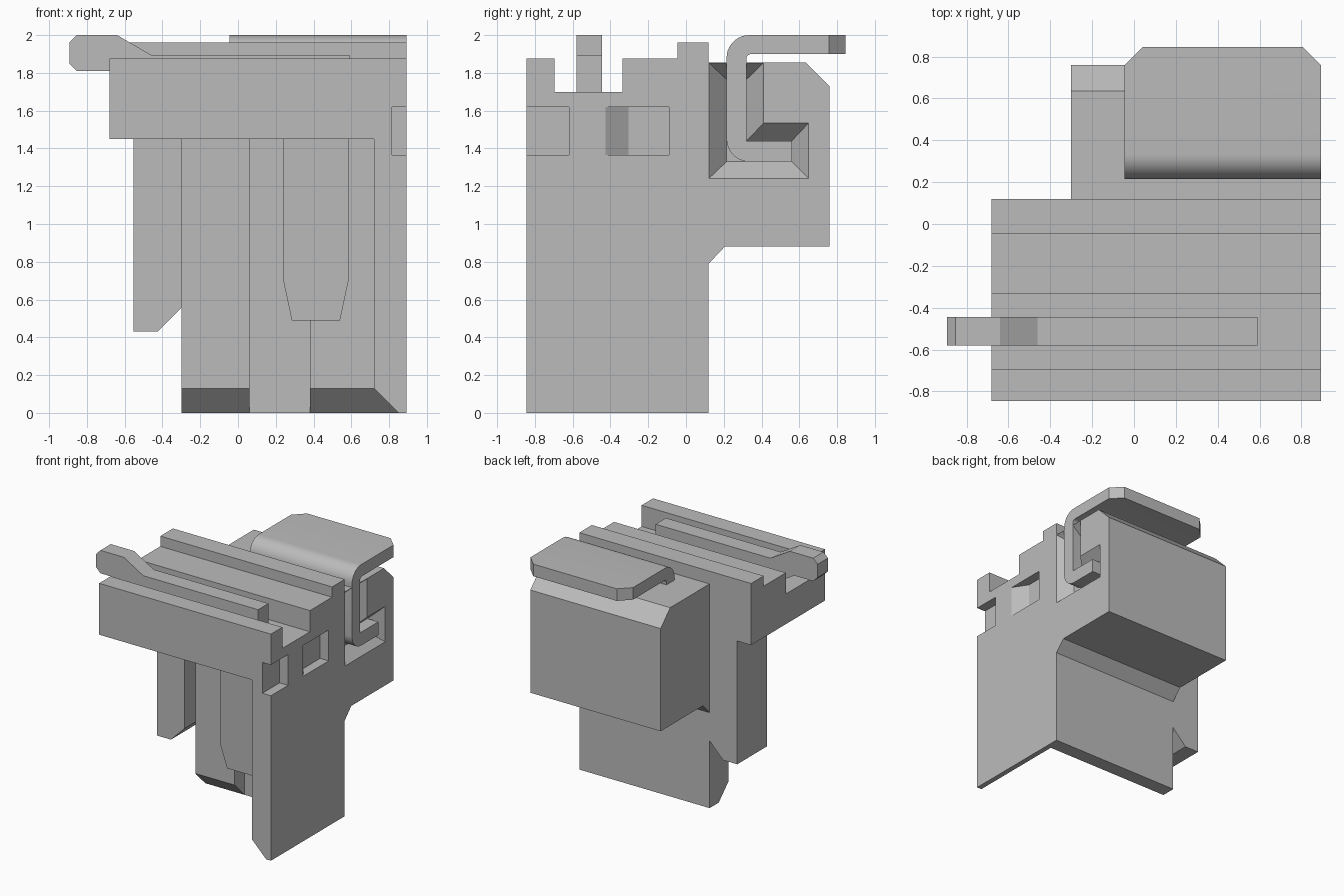
import bpy
import bmesh
from math import sin, cos, radians

old = bpy.data.objects.get("Cube")
if old:
    bpy.data.objects.remove(old, do_unlink=True)

grey = bpy.data.materials.new("plain grey")
grey.use_nodes = True
grey.diffuse_color = (0.5, 0.5, 0.5, 1)
grey.node_tree.nodes["Principled BSDF"].inputs["Base Color"].default_value = (0.5, 0.5, 0.5, 1)

RIGHT = 0.893   # outer face of the closed side
LEFT = -0.3     # inner step of the open side
FRONT = -0.845
BACK = 0.12     # rear of the main wall


def loft(name, start, end):
    """Solid between two matching outlines of 3D points."""
    bm = bmesh.new()
    a = [bm.verts.new(p) for p in start]
    b = [bm.verts.new(p) for p in end]
    n = len(a)
    bm.faces.new(a)
    bm.faces.new(b[::-1])
    for i in range(n):
        j = (i + 1) % n
        bm.faces.new((a[j], a[i], b[i], b[j]))
    bmesh.ops.recalc_face_normals(bm, faces=bm.faces)
    mesh = bpy.data.meshes.new(name)
    bm.to_mesh(mesh)
    bm.free()
    mesh.materials.append(grey)
    obj = bpy.data.objects.new(name, mesh)
    bpy.context.scene.collection.objects.link(obj)
    return obj


def along_x(name, yz, x0, x1):
    return loft(name, [(x0, y, z) for y, z in yz], [(x1, y, z) for y, z in yz])


def along_y(name, xz, y0, y1):
    return loft(name, [(x, y0, z) for x, z in xz], [(x, y1, z) for x, z in xz])


def rect(a0, a1, b0, b1):
    return [(a0, b0), (a1, b0), (a1, b1), (a0, b1)]


def combine(target, other, operation):
    mod = target.modifiers.new(operation, "BOOLEAN")
    mod.operation = operation
    mod.solver = "EXACT"
    mod.object = other
    bpy.context.view_layer.objects.active = target
    bpy.ops.object.modifier_apply(modifier=mod.name)
    bpy.data.objects.remove(other, do_unlink=True)


def arc(cy, cz, r, a0, a1, steps=10):
    angles = [radians(a0 + (a1 - a0) * i / steps) for i in range(steps + 1)]
    return [(cy + r * cos(a), cz + r * sin(a)) for a in angles]


# Housing: side profile with stepped rails on top and the rear block
rails = [(BACK, 1.96), (-0.045, 1.96), (-0.045, 1.875), (-0.335, 1.875),
         (-0.335, 1.70), (-0.695, 1.70), (-0.695, 1.875), (FRONT, 1.875)]
rear_block = [(BACK, 0.79), (0.205, 0.88), (0.76, 0.88), (0.76, 1.73),
              (0.635, 1.855), (BACK, 1.855)]
housing = along_x("housing", [(FRONT, 0), (BACK, 0)] + rear_block + rails, LEFT, RIGHT)

# Front cavity with a flared mouth at the bottom, and the central groove
cavity = along_y("cavity", rect(-0.5, 0.72, 0.1, 1.45), -1, -0.13)
combine(housing, cavity, "DIFFERENCE")
mouth = loft("mouth",
             [(x, y, 0.13) for x, y in rect(-0.5, 0.72, -1, -0.13)],
             [(x, y, -0.13) for x, y in rect(-0.5, 0.98, -1, 0.13)])
combine(housing, mouth, "DIFFERENCE")
groove = along_y("groove", rect(0.06, 0.38, -0.1, 1.45), -0.3, 0)
combine(housing, groove, "DIFFERENCE")

# Overhanging end of the head, and the short leg under it
head = along_x("head", [(FRONT, 1.45), (BACK, 1.45)] + rails, -0.68, LEFT)
combine(housing, head, "UNION")
leg = along_y("leg", [(-0.553, 0.43), (-0.425, 0.43), (LEFT, 0.555),
                      (LEFT, 1.45), (-0.553, 1.45)], -0.27, BACK)
combine(housing, leg, "UNION")

# Two latch recesses in the closed side, the second with a ramp
corner_recess = along_y("corner_recess", rect(0.815, 1, 1.365, 1.62), -1, -0.62)
combine(housing, corner_recess, "DIFFERENCE")
ramp = [(0.815, -0.305), (0.815, -0.09), (1, -0.09), (1, -0.425), (RIGHT, -0.425)]
ramp_recess = loft("ramp_recess", [(x, y, 1.365) for x, y in ramp],
                   [(x, y, 1.62) for x, y in ramp])
combine(housing, ramp_recess, "DIFFERENCE")


# Tapered L-shaped pocket around the rear terminal
def ell(x, y0, y1, y2, z0, z1, z2):
    return [(x, y, z) for y, z in ((y0, z0), (y2, z0), (y2, z1), (y1, z1), (y1, z2), (y0, z2))]


pocket = loft("pocket", ell(RIGHT + 0.001, BACK, 0.412, 0.65, 1.24, 1.535, 1.854),
              ell(RIGHT - 0.1, 0.215, 0.32, 0.56, 1.33, 1.44, 1.765))
combine(housing, pocket, "DIFFERENCE")

# Rear terminal: bent strip with foot, upright and top plate
strip = ([(0.56, 1.44), (0.56, 1.33)]
         + arc(0.335, 1.45, 0.12, 270, 180)
         + arc(0.335, 1.88, 0.12, 180, 90)
         + [(0.845, 2.0), (0.845, 1.9)]
         + arc(0.345, 1.875, 0.025, 90, 180, 4)
         + [(0.32, 1.44)])
terminal = along_x("rear_terminal", strip, -0.045, RIGHT)
bm = bmesh.new()
bm.from_mesh(terminal.data)
corners = [e for e in bm.edges if all(v.co.y > 0.84 for v in e.verts)
           and abs(e.verts[0].co.x - e.verts[1].co.x) < 0.001]
bmesh.ops.bevel(bm, geom=corners, offset=0.087, offset_type="OFFSET", segments=1,
                affect="EDGES")
bm.to_mesh(terminal.data)
bm.free()

# Top contact beam lying in the slot, its raised tip past the head
beam = along_y("contact_beam", [
    (-0.893, 1.85), (-0.853, 1.81), (-0.68, 1.81), (-0.5, 1.70), (0.59, 1.70),
    (0.59, 1.895), (-0.46, 1.895), (-0.64, 2.0), (-0.853, 2.0), (-0.893, 1.96)],
    -0.58, -0.445)

# Tapered contact blade hanging in the cavity, leaning back at its end
blade = along_y("contact_blade", [
    (0.285, 0.49), (0.54, 0.49), (0.585, 0.7), (0.585, 1.45), (0.24, 1.45), (0.24, 0.7)],
    -0.58, -0.445)
for v in blade.data.vertices:
    if v.co.z < 0.6:
        v.co.y += 0.03

# Smooth only the rounded bends
bpy.ops.object.select_all(action="DESELECT")
terminal.select_set(True)
bpy.context.view_layer.objects.active = terminal
bpy.ops.object.shade_smooth_by_angle(angle=radians(30))
